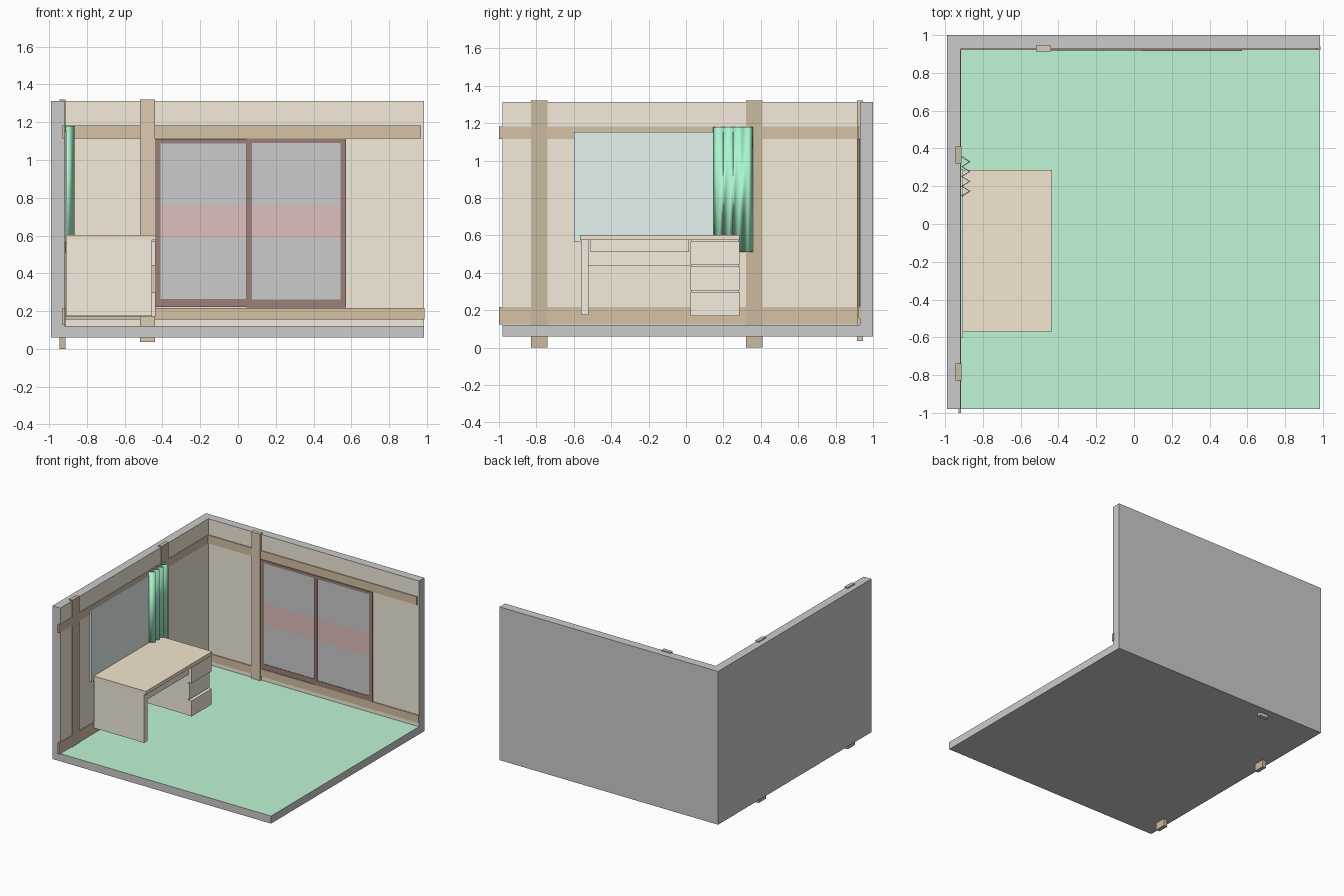
import bpy, bmesh

if "Cube" in bpy.data.objects:
    bpy.data.objects.remove(bpy.data.objects["Cube"])


def mat(name, r, g, b):
    m = bpy.data.materials.new(name)
    m.diffuse_color = (r, g, b, 1)
    m.use_nodes = True
    m.node_tree.nodes["Principled BSDF"].inputs["Base Color"].default_value = m.diffuse_color
    return m


GREY = mat("grey", .8, .8, .8)
WALL = mat("beige_plaster", .91, .84, .71)
GREEN = mat("green_floor", .53, .92, .66)
CURTAIN = mat("green_cloth", .40, .93, .62)
RAIL = mat("rail_wood", .66, .54, .37)
POST = mat("post_wood", .60, .50, .35)
POST2 = mat("light_post_wood", .72, .60, .45)
DARK = mat("dark_wood", .33, .22, .19)
PINK = mat("pink_band", .74, .52, .51)
GLASS = mat("pale_glass", .78, .91, .87)
DESK = mat("desk_wood", .92, .86, .73)
TOP = mat("desk_top_wood", .91, .80, .63)


def add(name, bm, m=None):
    me = bpy.data.meshes.new(name)
    bm.to_mesh(me)
    bm.free()
    o = bpy.data.objects.new(name, me)
    bpy.context.collection.objects.link(o)
    if m:
        me.materials.append(m)
    return o


def box(name, x, y, z, m=None):
    bm = bmesh.new()
    bmesh.ops.create_cube(bm, size=1)
    for v in bm.verts:
        v.co = [r[0] + (c + .5) * (r[1] - r[0]) for c, r in zip(v.co, (x, y, z))]
    return add(name, bm, m)


# room shell: solid block with the interior cut away
room = box("room_shell", (-.99, .985), (-.98, 1), (.06, 1.312), GREY)
cutter = box("room_cutter", (-.92, 1.5), (-1.5, .93), (.122, 1.8))
cutter.hide_render = True
mod = room.modifiers.new("cut", "BOOLEAN")
mod.object = cutter
mod.solver = "EXACT"
bpy.context.view_layer.objects.active = room
bpy.ops.object.modifier_apply(modifier="cut")
bpy.data.objects.remove(cutter)
room.data.materials.clear()
for m in (GREY, WALL, GREEN):
    room.data.materials.append(m)
for p in room.data.polygons:
    c, n = p.center, p.normal
    p.material_index = 0
    if n.z > .9 and c.z < .2:
        p.material_index = 2
    elif (n.x > .9 and c.x < -.9) or (n.y < -.9 and c.y > .9):
        p.material_index = 1

# horizontal rails on both walls
box("left_upper_rail", (-.93, -.916), (-1, .925), (1.115, 1.182), RAIL)
box("left_lower_rail", (-.93, -.916), (-1, .925), (.125, .217), RAIL)
box("back_upper_rail", (-.92, .97), (.922, .94), (1.115, 1.182), RAIL)
box("back_lower_rail", (-.92, .987), (.922, .94), (.155, .217), RAIL)

# upright posts
box("left_front_post", (-.945, -.914), (-.83, -.74), (0, 1.32), POST)
box("left_rear_post", (-.945, -.914), (.32, .41), (0, 1.32), POST)
box("back_post", (-.52, -.44), (.914, .945), (.035, 1.32), POST2)


# sliding doors: four frame bars, pane and pink band
def door(name, x0, x1, y, z0, z1, w=.03):
    t = (y - .006, y + .006)
    box(name + "_left_stile", (x0, x0 + w), t, (z0, z1), DARK)
    box(name + "_right_stile", (x1 - w, x1), t, (z0, z1), DARK)
    box(name + "_top_bar", (x0 + w, x1 - w), t, (z1 - .024, z1), DARK)
    box(name + "_bottom_bar", (x0 + w, x1 - w), t, (z0, z0 + .042), DARK)
    pane = (x0 + w, x1 - w)
    zs = (z0 + .042, .587, .762, z1 - .024)
    for part, a, b, m in (("lower_pane", 0, 1, GREY), ("band", 1, 2, PINK),
                          ("upper_pane", 2, 3, GREY)):
        box(name + "_" + part, pane, (y - .002, y + .002), (zs[a], zs[b]), m)


door("left_door", -.44, .075, .926, .222, 1.112)
door("right_door", .045, .573, .921, .219, 1.115)

# side window
box("side_window", (-.93, -.906), (-.6, .29), (.565, 1.152), GLASS)

# pleated curtain: zigzag strip, given thickness
bm = bmesh.new()
rows = []
for z in (.51, 1.18):
    rows.append([bm.verts.new((-.912 if i % 2 == 0 else -.870, .148 + .026 * i, z))
                 for i in range(9)])
for i in range(8):
    bm.faces.new((rows[0][i], rows[0][i + 1], rows[1][i + 1], rows[1][i]))
curtain = add("curtain", bm, CURTAIN)
s = curtain.modifiers.new("thickness", "SOLIDIFY")
s.thickness = .008
s.offset = 0
for p in curtain.data.polygons:
    p.use_smooth = True

# desk
box("desk_top", (-.912, -.435), (-.568, .287), (.575, .603), TOP)
box("desk_side_panel", (-.91, -.455), (-.562, -.52), (.175, .575), DESK)
box("desk_centre_drawer", (-.91, -.46), (-.51, .015), (.51, .575), DESK)
box("desk_back_panel", (-.912, -.90), (-.52, .025), (.44, .575), DESK)
box("drawer_cabinet", (-.91, -.47), (.028, .282), (.172, .575), DESK)
for i, front in enumerate((-.438, -.455, -.438)):
    z = .17 + .136 * i
    box(f"drawer_{i + 1}", (-.47, front), (.025, .285), (z, z + .128), DESK)
